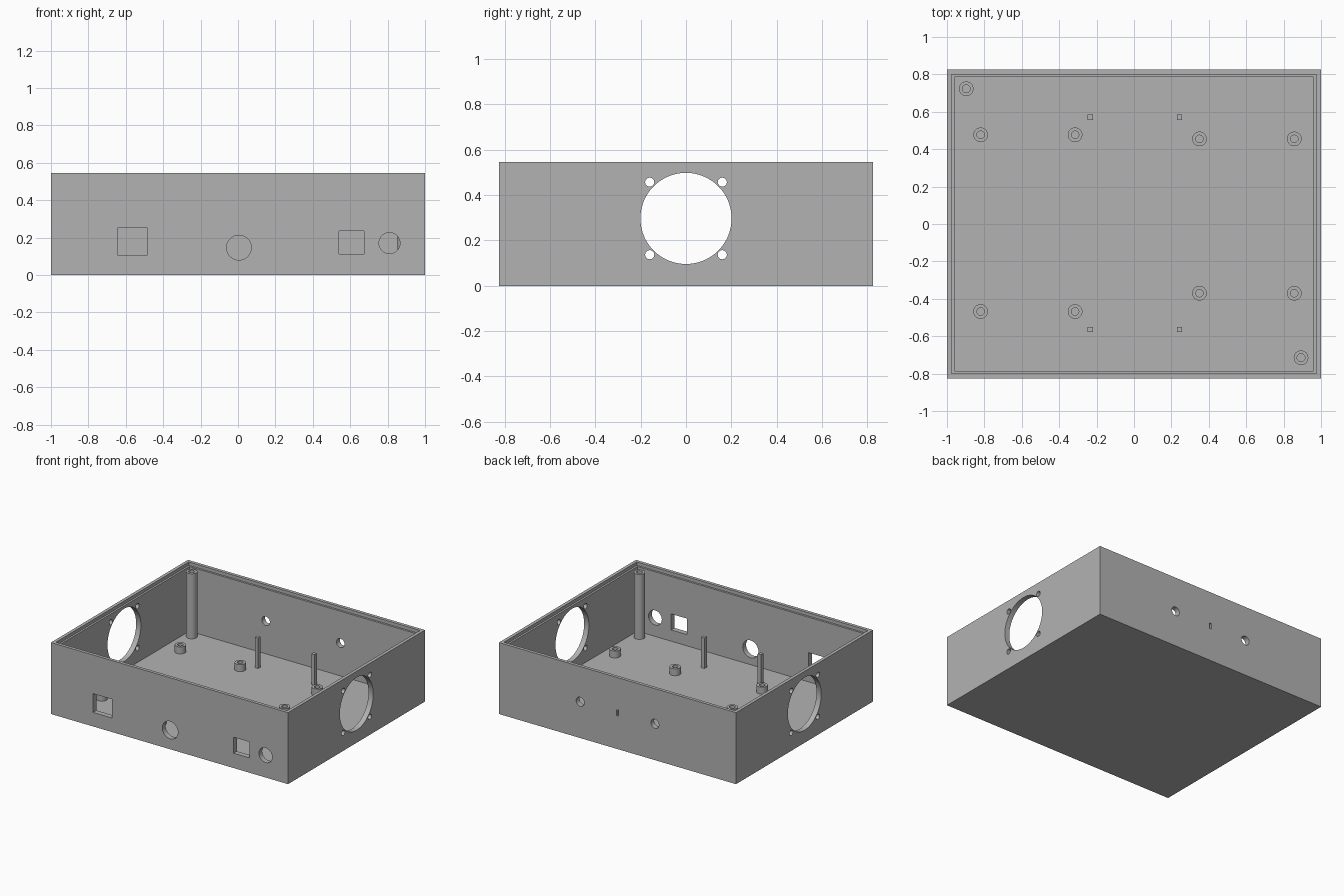
import bpy, bmesh, math
from mathutils import Matrix, Vector

if "Cube" in bpy.data.objects:
    bpy.data.objects.remove(bpy.data.objects["Cube"])

HX, HY, H = 1.0, 0.825, 0.545      # half length, half depth, height
WALL, LIP, FLOOR, LEDGE = 0.04, 0.025, 0.027, 0.52

grey = bpy.data.materials.new("case grey")
grey.diffuse_color = (0.45, 0.45, 0.45, 1)
grey.use_nodes = True
grey.node_tree.nodes["Principled BSDF"].inputs["Base Color"].default_value = grey.diffuse_color


def finish(bm, name):
    bmesh.ops.recalc_face_normals(bm, faces=bm.faces)
    mesh = bpy.data.meshes.new(name)
    bm.to_mesh(mesh)
    bm.free()
    mesh.materials.append(grey)
    ob = bpy.data.objects.new(name, mesh)
    bpy.context.collection.objects.link(ob)
    return ob


def select(ob):
    bpy.ops.object.select_all(action='DESELECT')
    ob.select_set(True)
    bpy.context.view_layer.objects.active = ob


def box(name, lo, hi):
    lo, hi = Vector(lo), Vector(hi)
    bm = bmesh.new()
    bmesh.ops.create_cube(bm, size=1, matrix=Matrix.Translation((lo + hi) / 2)
                          @ Matrix.Diagonal((*(hi - lo), 1)))
    return finish(bm, name)


def rod(name, centre, radius, axis, length=0.2, sides=64):
    turn = Matrix.Rotation(math.pi / 2, 4, 'Y' if axis == 'X' else 'X')
    bm = bmesh.new()
    bmesh.ops.create_cone(bm, cap_ends=True, segments=sides, radius1=radius,
                          radius2=radius, depth=length,
                          matrix=Matrix.Translation(centre) @ turn)
    return finish(bm, name)


def cut(target, cutter):
    mod = target.modifiers.new("cut", 'BOOLEAN')
    mod.operation, mod.solver, mod.object = 'DIFFERENCE', 'EXACT', cutter
    select(target)
    bpy.ops.object.modifier_apply(modifier=mod.name)
    bpy.data.objects.remove(cutter)


def standoff(name, x, y, top, outer, inner, hole_bottom, sides=40):
    """Round post with a blind screw hole, made by spinning a profile."""
    z0 = FLOOR - 0.005
    profile = [(0, z0), (outer, z0), (outer, top), (inner, top),
               (inner, hole_bottom), (0, hole_bottom)]
    bm = bmesh.new()
    vs = [bm.verts.new((r, 0, z)) for r, z in profile]
    es = [bm.edges.new(p) for p in zip(vs, vs[1:])]
    bmesh.ops.spin(bm, geom=vs + es, axis=(0, 0, 1), cent=(0, 0, 0),
                   angle=2 * math.pi, steps=sides)
    bmesh.ops.remove_doubles(bm, verts=bm.verts, dist=1e-5)
    bmesh.ops.translate(bm, verts=bm.verts, vec=(x, y, 0))
    ob = finish(bm, name)
    select(ob)
    bpy.ops.object.shade_smooth_by_angle(angle=math.radians(30))


# Open case with a stepped rim for the lid
case = box("case", (-HX, -HY, 0), (HX, HY, H))
cut(case, box("cavity", (-HX + WALL, -HY + WALL, FLOOR), (HX - WALL, HY - WALL, 1)))
cut(case, box("rim_step", (-HX + LIP, -HY + LIP, LEDGE), (HX - LIP, HY - LIP, 1)))

# Front panel openings
for x0, x1, z0, z1 in ((-0.645, -0.485, 0.107, 0.25), (0.54, 0.675, 0.113, 0.235)):
    cut(case, box("window", (x0, -HY - 0.1, z0), (x1, -HY + 0.1, z1)))
for x, z, r in ((0.005, 0.146, 0.066), (0.81, 0.17, 0.056)):
    cut(case, rod("socket", (x, -HY, z), r, 'Y'))

# Back panel holes and the shallow slot between them
for x in (-0.315, 0.315):
    cut(case, rod("back_hole", (x, HY, 0.277), 0.034, 'Y'))
cut(case, box("slot", (-0.007, HY - 0.015, 0.253), (0.007, HY + 0.1, 0.298)))

# Fan opening and four screw holes in each side wall
for x in (-HX, HX):
    cut(case, rod("fan", (x, 0, 0.297), 0.201, 'X', sides=96))
    for y in (-0.16, 0.16):
        for dz in (-0.16, 0.16):
            cut(case, rod("fan_screw", (x, y, 0.297 + dz), 0.02, 'X', sides=32))
select(case)
bpy.ops.object.shade_smooth_by_angle(angle=math.radians(30))

# Tall lid posts in opposite corners
for i, (x, y) in enumerate(((-0.897, 0.723), (0.893, -0.715))):
    standoff(f"lid_post_{i}", x, y, LEDGE + 0.003, 0.039, 0.021, 0.3)

# Short circuit board standoffs
for xs, ys in (((-0.82, -0.315), (0.477, -0.468)), ((0.35, 0.857), (0.455, -0.37))):
    for x in xs:
        for y in ys:
            standoff("board_standoff", x, y, 0.08, 0.039, 0.02, FLOOR + 0.003)

# Thin square guide pins
for x in (-0.234, 0.243):
    for y in (0.571, -0.564):
        box("guide_pin", (x - 0.014, y - 0.014, FLOOR - 0.005), (x + 0.014, y + 0.014, 0.26))
